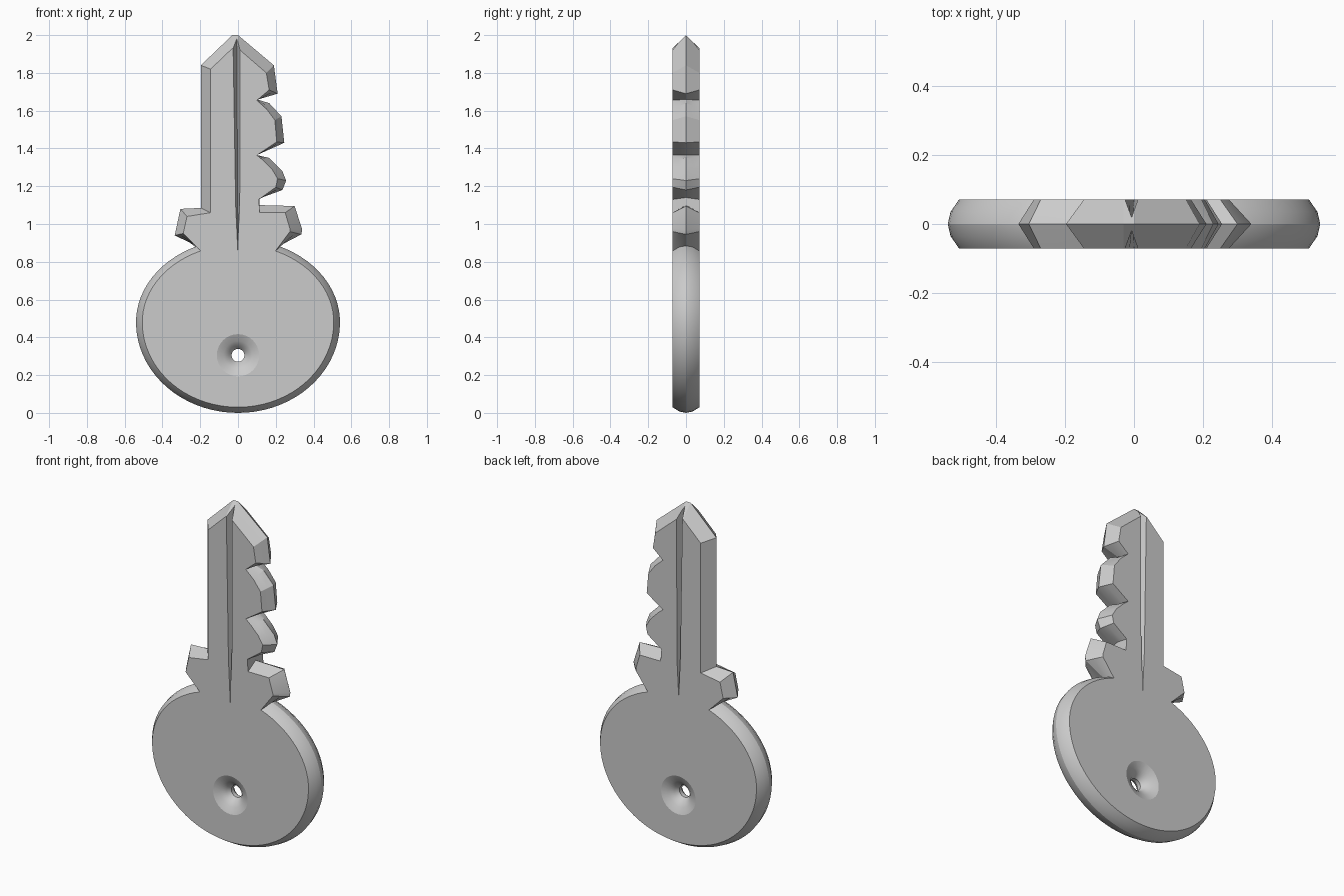
import bpy, bmesh
from math import sin, cos, pi, radians

if "Cube" in bpy.data.objects:
    bpy.data.objects.remove(bpy.data.objects["Cube"])

HALF = 0.071  # half thickness of the key


def loft(name, rings, loop=False):
    """Skin a list of equal-length point rings and cap both ends."""
    bm = bmesh.new()
    vs = [[bm.verts.new(p) for p in r] for r in rings]
    n = len(rings[0])
    for a, b in zip(vs, vs[1:]):
        for i in range(n):
            j = (i + 1) % n
            bm.faces.new((a[i], a[j], b[j], b[i]))
    bm.faces.new(vs[0])
    bm.faces.new(vs[-1])
    bmesh.ops.remove_doubles(bm, verts=bm.verts, dist=1e-5)
    bmesh.ops.recalc_face_normals(bm, faces=bm.faces)
    me = bpy.data.meshes.new(name)
    bm.to_mesh(me)
    bm.free()
    ob = bpy.data.objects.new(name, me)
    bpy.context.collection.objects.link(ob)
    return ob


# Blade outline: ridge x, z (at mid thickness), then face x, z
blade = [
    (.335, .945, .275, .96), (.34, .97, .275, .975), (.30, 1.095, .25, 1.06),
    (.115, 1.10, .115, 1.06), (.115, 1.14, .11, 1.13),
    (.235, 1.18, .20, 1.195), (.255, 1.23, .21, 1.24), (.235, 1.28, .18, 1.29),
    (.165, 1.35, .13, 1.34), (.10, 1.365, .10, 1.365),
    (.245, 1.43, .205, 1.435), (.23, 1.57, .195, 1.55), (.165, 1.64, .15, 1.61),
    (.10, 1.66, .10, 1.655),
    (.21, 1.69, .165, 1.71), (.19, 1.84, .15, 1.80),
    (0, 2.0, 0, 1.93), (-.03, 2.0, -.03, 1.93),
    (-.197, 1.84, -.145, 1.82), (-.197, 1.085, -.145, 1.06),
    (-.305, 1.08, -.27, 1.04), (-.335, .94, -.29, .95),
]
outline = [(*p, 0.5) for p in blade]

# Round bow, from the left notch around the bottom to the right notch
STEPS = 64
for i in range(STEPS + 1):
    t = radians(113 + 314 * i / STEPS)
    r = .44 if sin(t) > 0 else .48
    outline.append((.54 * cos(t), .48 + r * sin(t),
                    .507 * cos(t), .48 + (r - .03) * sin(t), 0.75))


def key_ring(y, level):
    pts = []
    for mx, mz, fx, fz, bulge in outline:
        k = (0, bulge, 1)[level]
        pts.append((fx + (mx - fx) * k, y, fz + (mz - fz) * k))
    return pts


key = loft("key", [key_ring(-HALF, 0), key_ring(-HALF / 2, 1), key_ring(0, 2),
                   key_ring(HALF / 2, 1), key_ring(HALF, 0)])

# Countersunk hole cutter
hole = [(-.09, .128), (-HALF, .112), (-.055, .075), (-.035, .05), (-.012, .034)]
hole += [(-y, r) for y, r in reversed(hole)]
cutters = [loft("hole_cutter", [
    [(r * cos(2 * pi * i / 32), y, .305 + r * sin(2 * pi * i / 32)) for i in range(32)]
    for y, r in hole])]

# Tapered groove cutter, one per side
for s in (-1, 1):
    sections = [(.84, .001, .07), (1.1, .016, .035), (2.06, .025, .018)]
    cutters.append(loft("groove_cutter", [
        [(-w - .008 * (z - .84), s * .09, z), (w - .005 * (z - .84), s * .09, z),
         (-.006 * (z - .84), s * d, z)] for z, w, d in sections]))

# Cut and clean up
bpy.context.view_layer.objects.active = key
key.select_set(True)
for c in cutters:
    c.hide_render = True
    m = key.modifiers.new("cut", 'BOOLEAN')
    m.operation, m.solver, m.object = 'DIFFERENCE', 'EXACT', c
    bpy.ops.object.modifier_apply(modifier=m.name)
    bpy.data.objects.remove(c)
bpy.ops.object.shade_smooth_by_angle(angle=radians(22))
